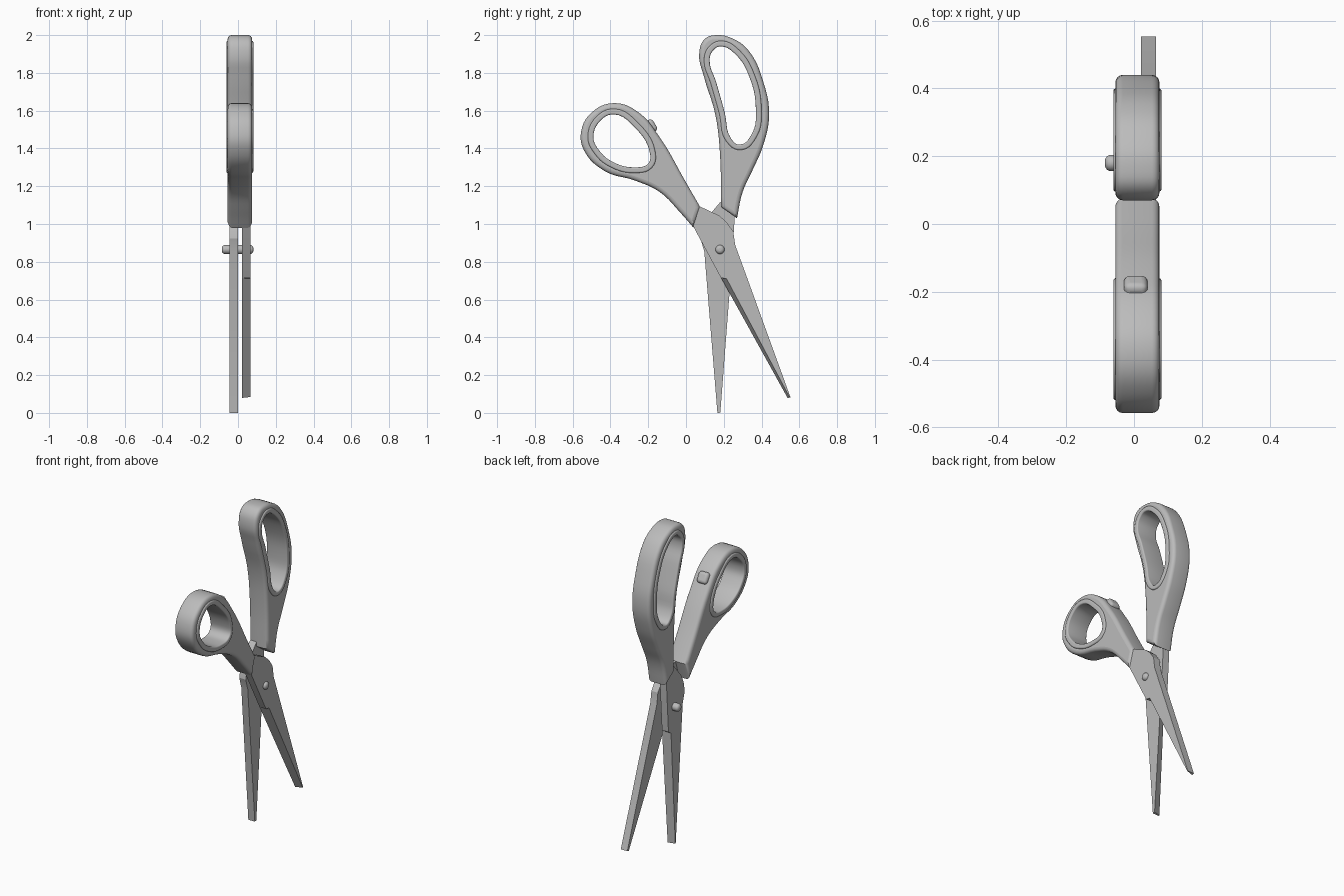
import bpy, bmesh, math
from mathutils import Vector

cube = bpy.data.objects.get("Cube")
if cube:
    bpy.data.objects.remove(cube, do_unlink=True)

grey = bpy.data.materials.new("plain_grey")
grey.use_nodes = True
colour = (0.5, 0.5, 0.5, 1)
grey.diffuse_color = colour
grey.node_tree.nodes["Principled BSDF"].inputs["Base Color"].default_value = colour

MID = 0.01                      # x of the plane between the two halves
PIVOT = Vector((0.18, 0.865))   # rivet position as (y, z)


def finish(obj, angle=35):
    """Give the object its material and smooth shading with sharp edges kept."""
    obj.data.materials.clear()
    obj.data.materials.append(grey)
    bpy.ops.object.select_all(action='DESELECT')
    obj.select_set(True)
    bpy.context.view_layer.objects.active = obj
    bpy.ops.object.shade_smooth_by_angle(angle=math.radians(angle))


def plate(name, loops, half, bevel, corners=()):
    """Rounded plate in the yz plane: outer outline, then the hole."""
    curve = bpy.data.curves.new(name, 'CURVE')
    curve.dimensions = '2D'
    curve.fill_mode = 'BOTH'
    curve.resolution_u = 5
    curve.extrude = half - bevel
    curve.bevel_depth = bevel
    curve.bevel_resolution = 3
    curve.offset = -bevel
    for index, points in enumerate(loops):
        spline = curve.splines.new('BEZIER')
        spline.use_cyclic_u = True
        spline.bezier_points.add(len(points) - 1)
        for i, (bp, p) in enumerate(zip(spline.bezier_points, points)):
            bp.co = (p[0], p[1], 0)
            kind = 'VECTOR' if index == 0 and i in corners else 'AUTO'
            bp.handle_left_type = bp.handle_right_type = kind
    obj = bpy.data.objects.new(name, curve)
    bpy.context.collection.objects.link(obj)
    obj.location.x = MID
    obj.rotation_euler = (math.pi / 2, 0, math.pi / 2)
    bpy.ops.object.select_all(action='DESELECT')
    obj.select_set(True)
    bpy.context.view_layer.objects.active = obj
    bpy.ops.object.convert(target='MESH')
    finish(bpy.context.view_layer.objects.active)


def grow(points, distance):
    """Offset a clockwise loop outwards."""
    result = []
    for i, p in enumerate(points):
        t = Vector(points[(i + 1) % len(points)]) - Vector(points[i - 1])
        t.normalize()
        result.append((p[0] - t.y * distance, p[1] + t.x * distance))
    return result


def handle(name, outline, hole, corners):
    plate(name, [outline, grow(hole, 0.012)], 0.065, 0.022, corners)
    plate(name + "_finger_rim", [grow(hole, 0.03), hole], 0.071, 0.008)


# Handles: the round thumb loop and the long finger loop
handle("thumb_handle",
       [(.04, .98), (-.03, 1.06), (-.14, 1.17), (-.27, 1.23), (-.43, 1.28),
        (-.54, 1.39), (-.555, 1.49), (-.5, 1.59), (-.38, 1.64), (-.25, 1.59),
        (-.14, 1.46), (0, 1.22), (.075, 1.09)],
       [(-.49, 1.46), (-.45, 1.55), (-.38, 1.58), (-.28, 1.52), (-.19, 1.37),
        (-.2, 1.32), (-.27, 1.3), (-.39, 1.33), (-.46, 1.39)],
       (0, 12))
handle("finger_handle",
       [(.185, 1.09), (.27, 1.03), (.3, 1.17), (.35, 1.28), (.41, 1.42),
        (.44, 1.58), (.41, 1.75), (.33, 1.92), (.25, 1.98), (.17, 2),
        (.1, 1.98), (.07, 1.9), (.095, 1.78), (.155, 1.58), (.18, 1.37)],
       [(.125, 1.87), (.145, 1.92), (.185, 1.94), (.26, 1.9), (.335, 1.78),
        (.37, 1.6), (.35, 1.48), (.285, 1.42), (.24, 1.45), (.205, 1.59),
        (.16, 1.75)],
       (0, 1))

# Blades: one outline, ground along the cutting edge, and its mirror image
back = [(.01, 1.05), (.05, 1.1), (.08, 1.09), (.175, 1.045), (.215, 1.01),
        (.25, .96), (.26, .89), (.553, .083)]
inner_face = back + [(.538, .079), (.186, .714), (.185, .715), (.045, .975)]
outer_face = back + [(.548, .084), (.215, .71), (.185, .715), (.045, .975)]
bisector = Vector((math.sin(math.radians(12.3)), -math.cos(math.radians(12.3))))


def blade(name, side):
    bm = bmesh.new()
    rings = []
    for face, depth in ((inner_face, 0.01), (outer_face, 0.055)):
        ring = []
        for p in face:
            d = Vector(p) - PIVOT
            if side < 0:
                d = 2 * d.dot(bisector) * bisector - d
            d += PIVOT
            ring.append(bm.verts.new((MID + side * depth, d.x, d.y)))
        rings.append(ring)
        bm.faces.new(ring)
    a, b = rings
    for i in range(len(a)):
        bm.faces.new((a[i - 1], a[i], b[i], b[i - 1]))
    bmesh.ops.recalc_face_normals(bm, faces=bm.faces)
    mesh = bpy.data.meshes.new(name)
    bm.to_mesh(mesh)
    bm.free()
    obj = bpy.data.objects.new(name, mesh)
    bpy.context.collection.objects.link(obj)
    finish(obj, 20)


blade("thumb_blade", 1)
blade("finger_blade", -1)


def soften(obj, width):
    mod = obj.modifiers.new("rounding", 'BEVEL')
    mod.width = width
    mod.segments = 4
    mod.limit_method = 'ANGLE'
    finish(obj)


# Rivet through both blades
bpy.ops.mesh.primitive_cylinder_add(vertices=24, radius=0.024, depth=0.167,
                                    location=(-0.002, PIVOT.x, PIVOT.y),
                                    rotation=(0, math.pi / 2, 0))
rivet = bpy.context.object
rivet.name = "rivet"
soften(rivet, 0.017)

# Stop button on the inner edge of the thumb handle
bpy.ops.mesh.primitive_cube_add(size=1, location=(0.005, -0.19, 1.515),
                                rotation=(math.radians(-59), 0, 0))
button = bpy.context.object
button.name = "stop_button"
button.scale = (0.07, 0.07, 0.06)
bpy.ops.object.transform_apply(location=False, rotation=False, scale=True)
soften(button, 0.018)
